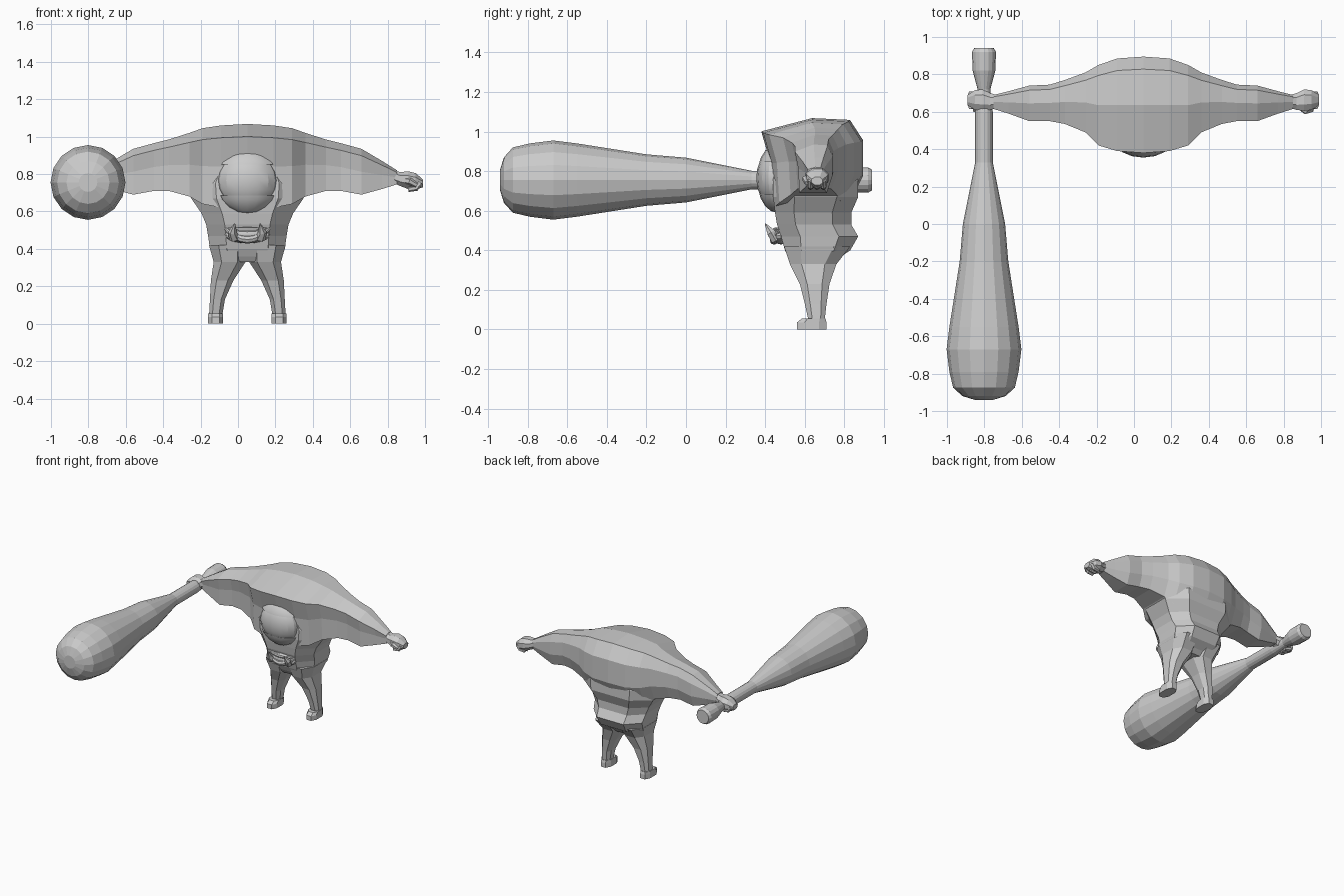
import bpy, bmesh, math
from mathutils import Vector, Matrix

cube = bpy.data.objects.get("Cube")
if cube:
    bpy.data.objects.remove(cube, do_unlink=True)

CX = 0.05  # body centre line

grey = bpy.data.materials.new("plain_grey")
grey.use_nodes = True
grey.diffuse_color = (0.6, 0.6, 0.6, 1)
grey.node_tree.nodes["Principled BSDF"].inputs["Base Color"].default_value = (0.6, 0.6, 0.6, 1)


def finish(name, bm, smooth=None):
    bmesh.ops.recalc_face_normals(bm, faces=bm.faces[:])
    mesh = bpy.data.meshes.new(name)
    bm.to_mesh(mesh)
    bm.free()
    obj = bpy.data.objects.new(name, mesh)
    bpy.context.collection.objects.link(obj)
    mesh.materials.append(grey)
    if smooth:
        bpy.ops.object.select_all(action='DESELECT')
        obj.select_set(True)
        bpy.context.view_layer.objects.active = obj
        bpy.ops.object.shade_smooth_by_angle(angle=math.radians(smooth))
    return obj


def loft(name, rings, smooth=None):
    """Skin a list of equal-length point rings and close both ends."""
    bm = bmesh.new()
    rows = [[bm.verts.new(p) for p in ring] for ring in rings]
    n = len(rows[0])
    for a, b in zip(rows, rows[1:]):
        for i in range(n):
            j = (i + 1) % n
            bm.faces.new((a[i], a[j], b[j], b[i]))
    bm.faces.new(rows[0])
    bm.faces.new(rows[-1])
    return finish(name, bm, smooth)


def ellipsoid(name, centre, radii, cut=None, keep=1):
    """Faceted ball; with cut, keep only the part above or below that height."""
    bm = bmesh.new()
    bmesh.ops.create_uvsphere(bm, u_segments=16, v_segments=10, radius=1)
    bmesh.ops.transform(bm, matrix=Matrix.Translation(centre) @ Matrix.Diagonal((*radii, 1)), verts=bm.verts)
    if cut is not None:
        geom = bm.verts[:] + bm.edges[:] + bm.faces[:]
        res = bmesh.ops.bisect_plane(bm, geom=geom, plane_co=(0, 0, cut), plane_no=(0, 0, keep), clear_inner=True)
        edges = [e for e in res["geom_cut"] if isinstance(e, bmesh.types.BMEdge)]
        bmesh.ops.contextual_create(bm, geom=edges)
    return finish(name, bm, 20)


def tube(name, path, radii, sides=8):
    """Tapered tube along a path."""
    pts = [Vector(p) for p in path]
    rings = []
    for i, p in enumerate(pts):
        d = (pts[min(i + 1, len(pts) - 1)] - pts[max(i - 1, 0)]).normalized()
        u = d.cross(Vector((0, 1, 0))).normalized()
        v = d.cross(u)
        rings.append([p + radii[i] * (u * math.cos(t) + v * math.sin(t))
                      for t in (2 * math.pi * k / sides for k in range(sides))])
    return loft(name, rings)


# Shoulders and arms: one octagonal section stretched along x
SECTION = [(0, .85), (.5, 1), (.87, .98), (1, .75), (1, .35), (.85, 0), (.12, 0), (.09, .5)]
# distance from centre, front y, back y, top z, bottom z
ARM = [(.00, .38, .895, 1.068, .62), (.14, .39, .885, 1.06, .62), (.24, .42, .85, 1.045, .64),
       (.31, .49, .81, 1.02, .68), (.42, .535, .77, .985, .71), (.50, .55, .745, .965, .71),
       (.61, .55, .74, .935, .69), (.72, .59, .71, .87, .72), (.80, .615, .69, .82, .745)]
mirrored = [(-d, *r) for d, *r in reversed(ARM[1:])] + ARM
loft("shoulders_and_arms", [[(CX + d, f + u * (b - f), lo + v * (hi - lo)) for u, v in SECTION]
                            for d, f, b, hi, lo in mirrored])

# Torso: stacked octagons, height, half width, front y, back y
TORSO = [(.33, .06, .54, .74), (.36, .17, .52, .77), (.40, .20, .50, .83), (.47, .21, .48, .87),
         (.53, .22, .46, .835), (.59, .245, .45, .835), (.67, .30, .44, .87), (.75, .31, .44, .87),
         (.92, .2, .45, .84)]


def torso_ring(z, w, f, b):
    q, h = w * .55, (b - f) * .25
    return [(CX + x, y, z) for x, y in ((-q, f), (q, f), (w, f + h), (w, b - h),
                                       (q, b), (-q, b), (-w, b - h), (-w, f + h))]


loft("torso", [torso_ring(*t) for t in TORSO])

# Legs: height, inner offset, outer offset, front y, back y
LEG = [(.04, .135, .205, .62, .70), (.13, .12, .20, .60, .71), (.23, .075, .195, .575, .725),
       (.33, .01, .18, .525, .76), (.42, .0, .205, .495, .83)]
# Hands: offset, front y, back y, top z, bottom z
HAND = [(.785, .62, .69, .82, .75), (.82, .61, .70, .81, .735), (.86, .605, .72, .815, .72),
        (.90, .61, .715, .805, .715), (.94, .635, .69, .77, .73)]


def block(x0, x1, y0, y1, z, shrink):
    """Rounded rectangle ring at one height."""
    cx, cy = (x0 + x1) / 2, (y0 + y1) / 2
    a, b = abs(x1 - x0) / 2 * shrink, (y1 - y0) / 2 * shrink
    return [(cx + a * u, cy + b * v, z) for u, v in
            ((-1, -.5), (-.5, -1), (.5, -1), (1, -.5), (1, .5), (.5, 1), (-.5, 1), (-1, .5))]


for side, s in (("left", 1), ("right", -1)):
    loft(side + "_leg", [block(CX + s * i, CX + s * o, f, b, z, 1) for z, i, o, f, b in LEG])
    foot = [block(CX + s * .13, CX + s * .21, y0, y1, z, 1)
            for z, y0, y1 in ((0, .56, .71), (.035, .56, .71), (.055, .585, .705))]
    loft(side + "_foot", foot)
    loft(side + "_hand", [[(CX + s * d, f + u * (b - f), lo + v * (hi - lo)) for u, v in
                           ((0, .3), (0, .75), (.3, 1), (.75, 1), (1, .7), (1, .3), (.75, 0), (.3, 0))]
                          for d, f, b, hi, lo in HAND])
    tube(side + "_thumb", [(CX + s * .84, .63, .765), (CX + s * .87, .605, .76), (CX + s * .905, .612, .74)],
         [.022, .02, .013], 6)
    for k in range(3):  # curled fingers under the palm
        y = .63 + .032 * k
        tube(side + "_finger_%d" % (k + 1), [(CX + s * .925, y, .755), (CX + s * .90, y, .725),
                                             (CX + s * .86, y, .717)], [.016, .017, .013], 6)
    # Tusk leaning forward and outward
    tube(side + "_tusk", [(CX + s * .07, .455, .455), (CX + s * .08, .43, .49), (CX + s * .068, .40, .535)],
         [.028, .024, .003], 6)

# Eye with two lids
ellipsoid("eyeball", (CX, .455, .765), (.16, .10, .15))
ellipsoid("upper_eyelid", (CX, .46, .77), (.172, .102, .165), .85, 1)
ellipsoid("lower_eyelid", (CX, .46, .765), (.172, .102, .175), .685, -1)

# Mouth: crescent lower lip, thinner upper lip, dark gap filled by a rounded jaw
ellipsoid("jaw", (CX, .48, .475), (.12, .045, .045))


def lip(name, sag, z, radius, y):
    ts = [k / 4 - 1 for k in range(9)]
    tube(name, [(CX + .12 * t, y + .03 * t * t, z - sag * (1 - t * t)) for t in ts],
         [radius * (1 - .65 * t * t) for t in ts])


lip("lower_lip", .06, .51, .022, .445)
lip("upper_lip", .012, .512, .015, .45)

# Club turned around a front-to-back axis: y, radius
CLUB = [(-.94, .05), (-.92, .115), (-.875, .165), (-.79, .185), (-.67, .2), (-.55, .185), (-.2, .13),
        (0, .113), (.33, .047), (.6, .047), (.72, .034), (.82, .061), (.92, .064), (.94, .052)]
loft("club", [[(-.802 + r * math.cos(a), y, .755 + r * math.sin(a))
               for a in (2 * math.pi * k / 16 for k in range(16))] for y, r in CLUB])
